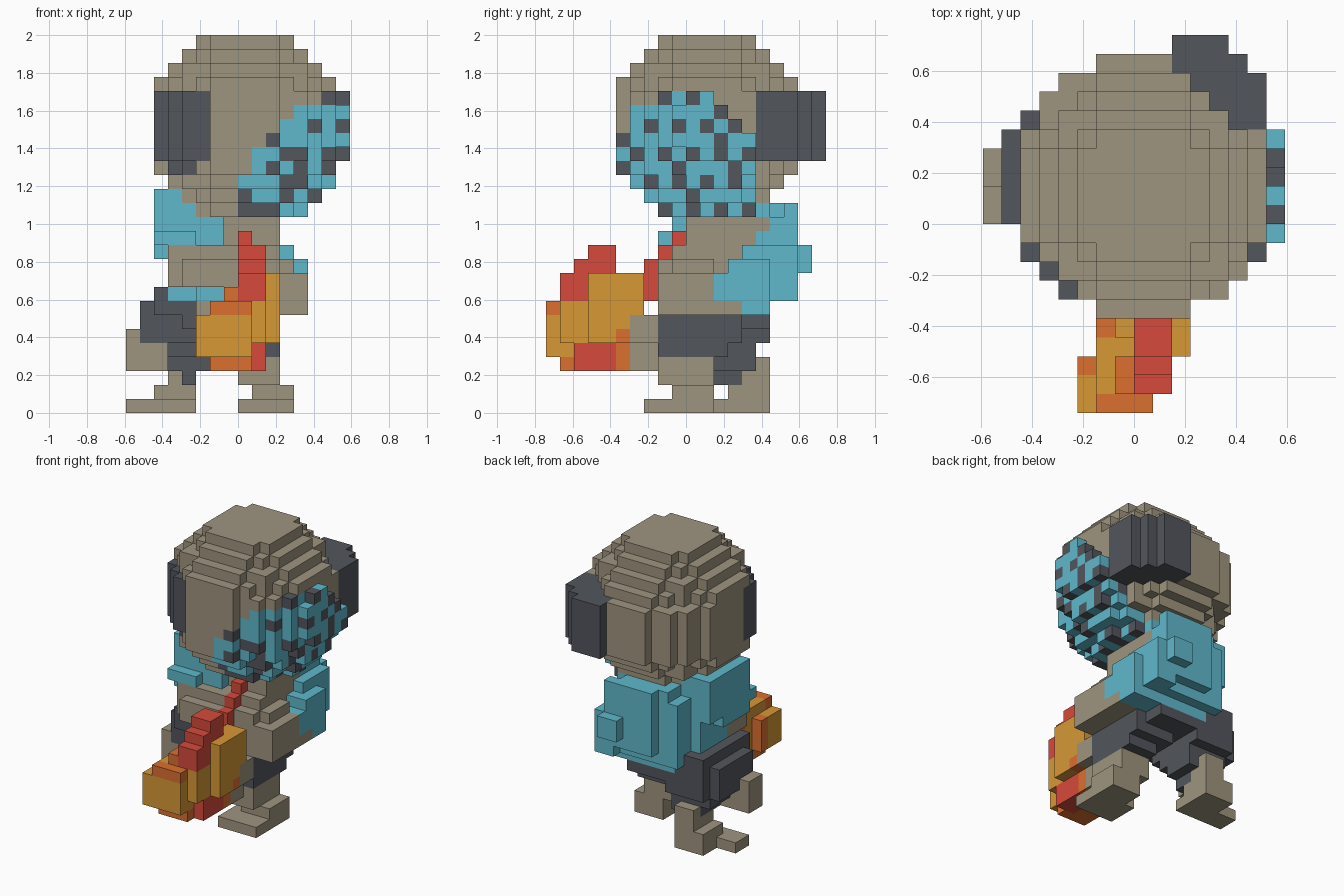
import bpy
import bmesh
from mathutils import Vector

if "Cube" in bpy.data.objects:
    bpy.data.objects.remove(bpy.data.objects["Cube"])

UNIT = 2 / 27  # edge of one block
PALETTE = {
    "tan": (0.345, 0.298, 0.212),
    "teal": (0.115, 0.48, 0.6),
    "charcoal": (0.085, 0.092, 0.107),
    "red": (0.68, 0.068, 0.045),
    "orange": (0.71, 0.16, 0.03),
    "yellow": (0.68, 0.315, 0.037),
}
NAMES = list(PALETTE)
MATERIALS = []
for label, rgb in PALETTE.items():
    mat = bpy.data.materials.new(label)
    mat.use_nodes = True
    mat.diffuse_color = (*rgb, 1)
    mat.node_tree.nodes["Principled BSDF"].inputs["Base Color"].default_value = (*rgb, 1)
    MATERIALS.append(mat)

taken = {}   # block -> colour, shared by all parts
parts = {}   # part name -> its blocks


def put(part, cell, colour):
    """Place one block unless another part already fills it."""
    if cell not in taken:
        taken[cell] = colour
        parts.setdefault(part, []).append(cell)


def box(part, colour, xs, ys, zs):
    """Fill a box of blocks; colour is a name or a rule of the block."""
    for x in range(*xs):
        for y in range(*ys):
            for z in range(*zs):
                put(part, (x, y, z), colour(x, y, z) if callable(colour) else colour)


# Ear behind the head
for x_range, y_range in (((2, 5), (5, 10)), ((5, 6), (5, 9)), ((6, 7), (5, 8))):
    box("ear", "charcoal", x_range, y_range, (18, 23))


# Head: round, with a dark patch and a raised speckled cheek
def on_cheek(x, y, z):
    start = z - 17 if z > 17 else int(z == 17)
    return x >= start and y < min(5, 24 - z) and (z < 22 or (z == 22 and x >= 6))


def head_colour(x, y, z):
    if x < -2 and y < 0 and (18 <= z < 23 or (z == 17 and -5 <= x < -3)):
        return "charcoal"
    if on_cheek(x, y, z):
        dark = (y + z // 2) % 2 == 1 if z % 2 == 0 else (x + y) % 4 == 1
        return "charcoal" if dark else "teal"
    return "tan"


def in_head(x, y, z):
    if y == -5 and abs(x) > 2:
        return False
    if x * x + (y - 1) ** 2 + (z - 20) ** 2 <= 49:
        return True
    bulge = (x - 0.5) ** 2 + (y - 1.5) ** 2 + (z - 20) ** 2 <= 50
    return bulge and on_cheek(x, y, z) and y > -5


for x in range(-6, 8):
    for y in range(-5, 8):
        for z in range(14, 27):
            if in_head(x, y, z):
                put("head", (x, y, z), head_colour(x, y, z))
box("cheek_plate", head_colour, (7, 8), (0, 5), (18, 20))
box("head_back_plate", "tan", (-2, 2), (8, 9), (18, 23))
box("head_back_plate", "tan", (-4, -2), (7, 8), (18, 23))
box("head_back_plate", "tan", (-5, -4), (6, 7), (18, 23))

# Flaming club held in front, gripped by the left hand
CLUB = [
    ("red", (0, 2), (-7, -5), (8, 12)),
    ("red", (0, 2), (-8, -7), (8, 11)),
    ("red", (0, 2), (-9, -8), (8, 10)),
    ("red", (0, 1), (-3, -2), (8, 11)),
    ("red", (0, 1), (-2, -1), (11, 12)),
    ("red", (0, 1), (-1, 0), (11, 13)),
    ("red", (0, 2), (-8, -5), (3, 5)),
    ("orange", (-2, 0), (-9, -4), (3, 4)),
    ("orange", (-2, 1), (-9, -8), (3, 4)),
    ("orange", (0, 3), (-5, -4), (5, 6)),
    ("orange", (0, 2), (-5, -4), (3, 5)),
    ("orange", (-2, 1), (-10, -9), (7, 8)),
    ("orange", (-1, 0), (-9, -7), (7, 9)),
    ("orange", (-3, -2), (-8, -7), (4, 7)),
    ("orange", (-2, -1), (-6, -5), (6, 8)),
    ("yellow", (1, 3), (-7, -4), (5, 10)),
    ("yellow", (1, 3), (-4, -3), (7, 10)),
    ("yellow", (1, 2), (-9, -5), (5, 8)),
    ("yellow", (-3, 1), (-10, -8), (4, 7)),
    ("yellow", (-2, 1), (-9, -5), (4, 8)),
    ("yellow", (-1, 1), (-6, -3), (6, 9)),
]
for entry in CLUB:
    box("club", *entry)
box("left_hand", "tan", (-1, 2), (-4, -2), (3, 5))
box("left_hand", "tan", (-1, 3), (-4, -2), (5, 7))

# Torso: bare front, teal back
TEAL_FROM = {13: 6, 12: 5, 11: 4, 10: 3, 9: 2, 8: 2, 7: 4}


def torso_colour(x, y, z):
    return "teal" if y >= TEAL_FROM.get(z, 4) or (x < -1 and z == 8) else "tan"


box("right_sleeve", "teal", (-6, -3), (-1, 5), (12, 16))
box("right_sleeve", "teal", (-3, -1), (-1, 5), (12, 15))
box("right_sleeve", "teal", (-6, -3), (-2, 3), (12, 13))
box("right_sleeve", "teal", (-6, -5), (-1, 3), (11, 12))
box("right_forearm", "tan", (-5, 0), (-2, 1), (9, 12))
box("right_forearm", "tan", (-4, 0), (-3, -2), (9, 11))
box("torso", torso_colour, (-1, 3), (0, 6), (7, 15))
box("torso", torso_colour, (-3, 3), (-1, 6), (11, 12))
box("torso", torso_colour, (-3, 3), (-2, 6), (7, 11))
box("torso", "teal", (-5, -1), (-1, 5), (8, 13))
box("back", "teal", (-4, 3), (4, 7), (8, 14))
box("back", "teal", (-3, 2), (4, 7), (14, 15))
box("back", "teal", (-2, 3), (7, 8), (9, 15))

# Left arm: elbow behind, hand to the front
box("left_forearm", "tan", (3, 5), (-2, 2), (7, 10))
box("left_forearm", "tan", (3, 4), (-1, 2), (10, 11))
box("left_sleeve", torso_colour, (3, 5), (2, 6), (7, 10))
box("left_sleeve", torso_colour, (3, 5), (3, 6), (10, 11))
box("left_sleeve", "teal", (2, 4), (4, 8), (8, 12))
box("left_sleeve", "teal", (1, 3), (8, 9), (10, 12))

# Trousers
for x_range, y_range, z_range in (
    ((-4, 2), (-1, 6), (6, 7)),
    ((-6, -1), (-1, 6), (7, 9)),
    ((-7, -2), (0, 5), (5, 8)),
    ((-6, -2), (5, 6), (5, 8)),
    ((-6, -2), (1, 5), (4, 5)),
    ((-5, -2), (2, 5), (3, 4)),
    ((-4, -3), (2, 4), (2, 3)),
    ((-1, 3), (-2, 4), (5, 7)),
    ((0, 3), (-2, 3), (4, 5)),
):
    box("trousers", "charcoal", x_range, y_range, z_range)

# Right hand, legs and feet
box("right_hand", "tan", (-8, -6), (0, 2), (3, 6))
box("right_hand", "tan", (-7, -5), (0, 2), (3, 5))
box("right_leg", "tan", (-5, -3), (3, 6), (2, 4))
box("right_foot", "tan", (-8, -3), (2, 4), (0, 1))
box("right_foot", "tan", (-6, -3), (3, 6), (0, 2))
box("left_leg", "tan", (0, 3), (-2, 2), (2, 4))
box("left_foot", "tan", (0, 4), (-3, 0), (0, 1))
box("left_foot", "tan", (1, 4), (-1, 2), (0, 2))

# Turn each part's blocks into a mesh of its exposed faces
SIDES = [Vector(s * (axis == a) for a in range(3)) for axis in range(3) for s in (-1, 1)]


def build(part, cells):
    bm = bmesh.new()
    for cell in cells:
        centre = Vector(cell) + Vector((0.5, 0.5, 0.5))
        for side in SIDES:
            if tuple(int(c + s) for c, s in zip(cell, side)) in taken:
                continue
            u = Vector((side.y, side.z, side.x))
            w = side.cross(u)
            corners = [centre + (side + u * p + w * q) / 2
                       for p, q in ((-1, -1), (1, -1), (1, 1), (-1, 1))]
            face = bm.faces.new([bm.verts.new(c * UNIT) for c in corners])
            face.material_index = NAMES.index(taken[cell])
    bmesh.ops.remove_doubles(bm, verts=bm.verts, dist=UNIT / 100)
    mesh = bpy.data.meshes.new(part)
    bm.to_mesh(mesh)
    bm.free()
    for mat in MATERIALS:
        mesh.materials.append(mat)
    bpy.context.collection.objects.link(bpy.data.objects.new(part, mesh))


for part, cells in parts.items():
    build(part, cells)
